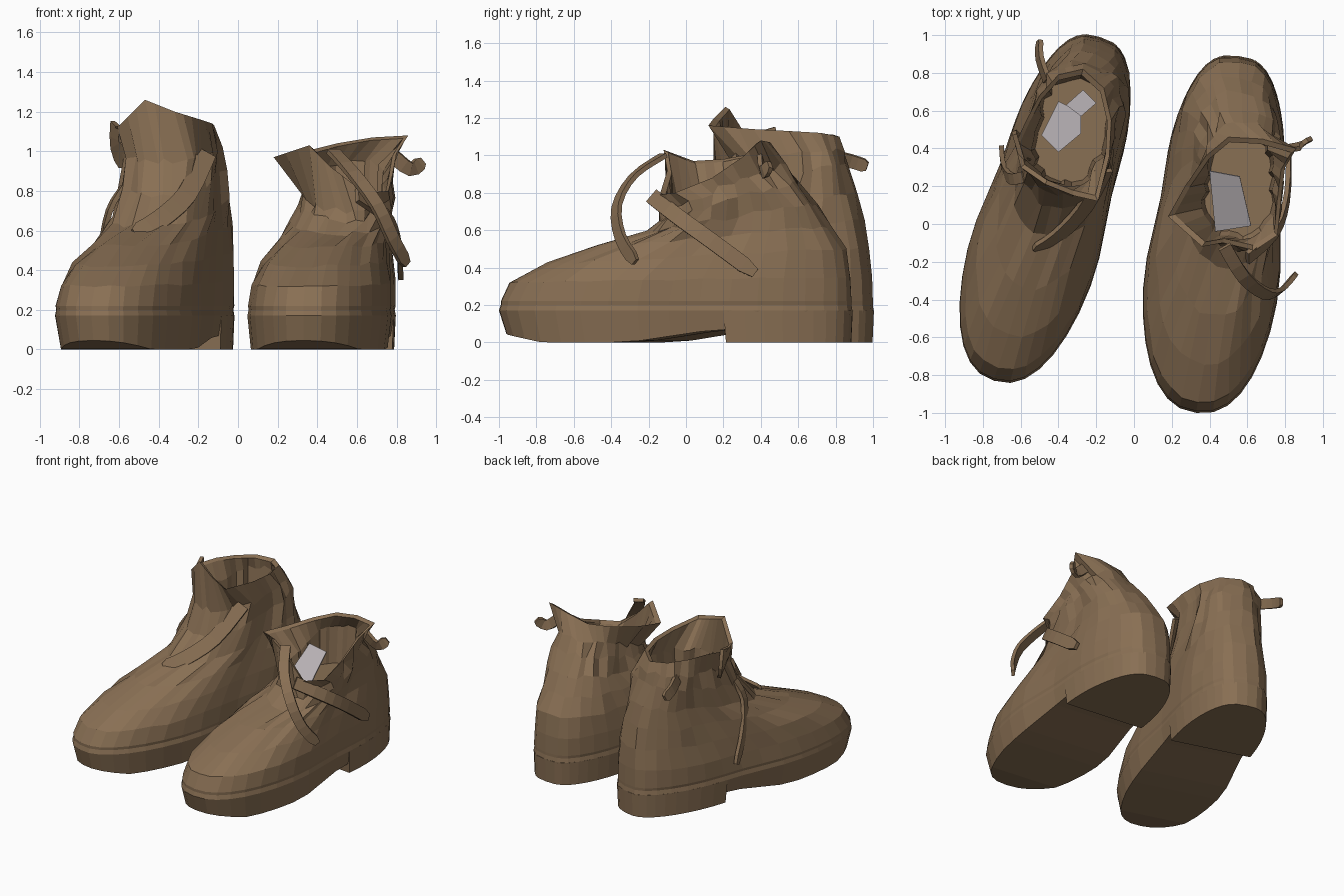
import bpy, bmesh, math, random
from mathutils import Vector

random.seed(4)
N = 36


def material(name, rgb):
    m = bpy.data.materials.new(name)
    m.diffuse_color = (*rgb, 1)
    return m


LEATHER = material("brown leather", (0.25, 0.16, 0.088))
GREY = material("grey lining", (0.50, 0.46, 0.48))


def finish(bm, name, mat):
    bmesh.ops.recalc_face_normals(bm, faces=bm.faces)
    me = bpy.data.meshes.new(name)
    bm.to_mesh(me)
    bm.free()
    me.materials.append(mat)
    ob = bpy.data.objects.new(name, me)
    bpy.context.collection.objects.link(ob)
    return ob


def outline(row, t):
    """Point of a foot-shaped ring; t = 0 at the toe, pi at the heel.
    row: z front, z back, x/y front, x/y back, half width front/back"""
    zf, zb, xf, yf, xb, yb, wf, wb = row
    s = (1 - math.cos(t)) / 2
    a, b = Vector((xf, yf, zf)), Vector((xb, yb, zb))
    d = Vector((xb - xf, yb - yf, 0)).normalized()
    side = Vector((d.y, -d.x, 0))
    sn = math.sin(t)
    w = abs(sn) ** (0.85 - 0.15 * s) * (wf + (wb - wf) * s)
    w *= 1 - 0.10 * math.exp(-((s - 0.58) / 0.15) ** 2)
    return a.lerp(b, s) + side * math.copysign(w, sn)


def ring(row):
    return [outline(row, 2 * math.pi * i / N) for i in range(N)]


def scaled(pts, k, dz=0.0):
    c = sum(pts, Vector()) / len(pts)
    return [Vector((c.x + (p.x - c.x) * k, c.y + (p.y - c.y) * k, p.z + dz)) for p in pts]


def rim_ring(ctrl):
    k, out = N // len(ctrl), []
    for i in range(N):
        a, b = Vector(ctrl[i // k]), Vector(ctrl[(i // k + 1) % len(ctrl)])
        out.append(a.lerp(b, (i % k) / k))
    return out


def sole_height(s):
    if s < 0.12:
        return 0.045 * (1 - s / 0.12)
    return 0.07 * min(1, max(0, (s - 0.38) / 0.25))


def boot(side, rows, rim, floor_z):
    rings = [ring(r) for r in rows]
    # curled toe and raised arch under the sole
    for i, p in enumerate(rings[0]):
        p.z = sole_height((1 - math.cos(2 * math.pi * i / N)) / 2)
    # creases in the leather
    for k, rg in enumerate(rings[4:]):
        amp = 0.005 + 0.003 * k
        for p in rg:
            p += Vector([random.uniform(-amp, amp) for _ in range(3)])
    top = rim_ring(rim)
    # collar and inside walls down to the inner floor
    last = rings[-1]
    floor = [Vector((p.x, p.y, floor_z)) for p in scaled(last, 0.78)]
    rings += [top, scaled(top, 0.91, -0.015), scaled(last, 0.86), floor]
    bm = bmesh.new()
    vs = [[bm.verts.new(p) for p in rg] for rg in rings]
    for a, b in zip(vs, vs[1:]):
        for i in range(N):
            j = (i + 1) % N
            bm.faces.new((a[i], a[j], b[j], b[i]))
    for rg in (vs[0], vs[-1]):
        for i in range(N // 2):
            q = [rg[i], rg[i + 1], rg[N - i - 1], rg[(N - i) % N]]
            bm.faces.new(list(dict.fromkeys(q)))
    finish(bm, side + "_boot_upper", LEATHER)

    # heel block
    bm = bmesh.new()
    ts = [math.radians(108 + 144 * i / 20) for i in range(21)]
    pts = [outline(rows[1], t) for t in ts]
    lo = [bm.verts.new((p.x, p.y, 0)) for p in scaled(pts, 0.97)]
    hi = [bm.verts.new((p.x, p.y, 0.17)) for p in pts]
    for i in range(21):
        j = (i + 1) % 21
        bm.faces.new((lo[i], lo[j], hi[j], hi[i]))
    bm.faces.new(lo)
    bm.faces.new(hi)
    finish(bm, side + "_boot_heel", LEATHER)


def strap(name, pts, normal, width):
    """Flat leather ribbon along a path, facing along normal."""
    pts = [Vector(p) for p in pts]
    n = Vector(normal).normalized()
    path = []
    for i in range(len(pts) - 1):
        p0, p1, p2 = pts[max(i - 1, 0)], pts[i], pts[i + 1]
        p3 = pts[min(i + 2, len(pts) - 1)]
        for k in range(3):
            u = k / 3
            path.append(0.5 * (2 * p1 + (p2 - p0) * u + (2 * p0 - 5 * p1 + 4 * p2 - p3) * u * u
                               + (3 * p1 - p0 - 3 * p2 + p3) * u ** 3))
    path.append(pts[-1])
    bm = bmesh.new()
    prev = None
    for i, p in enumerate(path):
        t = path[min(i + 1, len(path) - 1)] - path[max(i - 1, 0)]
        w = t.cross(n).normalized() * width / 2
        if i == len(path) - 1:
            w *= 0.6
        cur = (bm.verts.new(p - w), bm.verts.new(p + w))
        if prev:
            bm.faces.new((prev[0], prev[1], cur[1], cur[0]))
        prev = cur
    ob = finish(bm, name, LEATHER)
    m = ob.modifiers.new("thickness", "SOLIDIFY")
    m.thickness = 0.025
    m.offset = 0


def plate(name, pts):
    bm = bmesh.new()
    bm.faces.new([bm.verts.new(p) for p in pts])
    ob = finish(bm, name, GREY)
    m = ob.modifiers.new("thickness", "SOLIDIFY")
    m.thickness = 0.009


# right boot, low and slouched
boot("right", [
    (0, 0, 0.33, -0.96, 0.55, 0.87, 0.38, 0.31),
    (0.17, 0.17, 0.33, -1.0, 0.55, 0.89, 0.40, 0.33),
    (0.20, 0.20, 0.33, -0.99, 0.55, 0.885, 0.393, 0.323),
    (0.22, 0.22, 0.33, -0.99, 0.55, 0.885, 0.395, 0.33),
    (0.32, 0.35, 0.34, -0.94, 0.55, 0.88, 0.38, 0.325),
    (0.42, 0.50, 0.37, -0.74, 0.55, 0.85, 0.335, 0.31),
    (0.51, 0.62, 0.42, -0.48, 0.55, 0.78, 0.28, 0.28),
    (0.58, 0.74, 0.49, -0.24, 0.56, 0.70, 0.255, 0.26),
    (0.65, 0.86, 0.53, -0.14, 0.58, 0.60, 0.25, 0.24),
    (0.70, 0.95, 0.54, -0.13, 0.59, 0.53, 0.24, 0.22),
], [
    (0.47, -0.10, 0.92), (0.64, -0.14, 0.79), (0.76, -0.06, 0.80), (0.78, 0.14, 0.88),
    (0.80, 0.30, 0.99), (0.86, 0.40, 1.08), (0.68, 0.45, 1.07), (0.50, 0.46, 1.04),
    (0.38, 0.36, 1.01), (0.27, 0.20, 0.98), (0.18, 0.04, 0.97), (0.36, -0.12, 1.03)], 0.66)

# left boot, tall and turned outwards
boot("left", [
    (0, 0, -0.73, -0.80, -0.18, 0.97, 0.35, 0.30),
    (0.17, 0.17, -0.74, -0.83, -0.18, 0.99, 0.38, 0.32),
    (0.20, 0.20, -0.74, -0.82, -0.18, 0.985, 0.373, 0.313),
    (0.22, 0.22, -0.74, -0.82, -0.18, 0.985, 0.376, 0.32),
    (0.32, 0.35, -0.72, -0.76, -0.18, 0.98, 0.36, 0.32),
    (0.42, 0.50, -0.67, -0.58, -0.18, 0.96, 0.33, 0.30),
    (0.52, 0.65, -0.58, -0.33, -0.19, 0.93, 0.285, 0.29),
    (0.62, 0.80, -0.48, -0.06, -0.21, 0.89, 0.26, 0.27),
    (0.78, 0.95, -0.43, 0.08, -0.24, 0.86, 0.24, 0.26),
    (0.95, 1.03, -0.41, 0.16, -0.26, 0.83, 0.23, 0.24),
], [
    (-0.47, 0.21, 1.26), (-0.32, 0.15, 1.20), (-0.19, 0.12, 1.16), (-0.13, 0.36, 1.14),
    (-0.12, 0.55, 1.13), (-0.16, 0.72, 1.12), (-0.27, 0.82, 1.10), (-0.40, 0.79, 1.11),
    (-0.50, 0.68, 1.12), (-0.57, 0.55, 1.13), (-0.63, 0.42, 1.12), (-0.60, 0.30, 1.13)], 0.68)

# loose straps and pull tabs
strap("right_loop_strap", [(0.48, -0.12, 1.00), (0.58, -0.28, 0.89), (0.70, -0.37, 0.73),
                           (0.78, -0.35, 0.56), (0.85, -0.27, 0.43)], (0.5, -0.9, 0.3), 0.07)
strap("right_side_strap", [(0.60, -0.18, 0.78), (0.75, -0.04, 0.67), (0.81, 0.14, 0.54),
                           (0.82, 0.37, 0.37)], (1, -0.3, 0.3), 0.085)
strap("right_pull_tab", [(0.78, 0.40, 0.98), (0.87, 0.41, 0.91), (0.93, 0.45, 0.95)], (0, 1, 0.3), 0.07)
strap("left_hanging_strap", [(-0.58, 0.25, 0.82), (-0.65, 0.24, 0.70), (-0.69, 0.30, 0.50),
                             (-0.70, 0.40, 0.28)], (-1, -0.2, 0.2), 0.06)
strap("left_pull_tab", [(-0.46, 0.76, 1.00), (-0.50, 0.88, 0.97), (-0.50, 0.97, 0.94)], (-1, 0, 0.3), 0.07)
strap("left_front_fold", [(-0.16, 0.28, 0.99), (-0.26, 0.09, 0.78), (-0.40, -0.06, 0.65),
                          (-0.52, -0.14, 0.58)], (0.5, -0.8, 0.7), 0.10)
strap("left_collar_flap", [(-0.61, 0.40, 1.13), (-0.61, 0.42, 1.03), (-0.56, 0.38, 0.95)], (-1, -0.3, 0), 0.16)

# grey lining showing inside the openings
plate("right_lining", [(0.40, 0.28, 0.85), (0.56, 0.25, 0.84), (0.62, -0.01, 0.73), (0.43, -0.04, 0.72)])
plate("left_lining_front", [(-0.49, 0.47, 0.70), (-0.40, 0.38, 0.70), (-0.28, 0.48, 0.70),
                            (-0.28, 0.59, 0.70), (-0.40, 0.65, 0.70)])
plate("left_lining_back", [(-0.36, 0.63, 0.72), (-0.28, 0.57, 0.72), (-0.20, 0.64, 0.72), (-0.27, 0.71, 0.72)])
